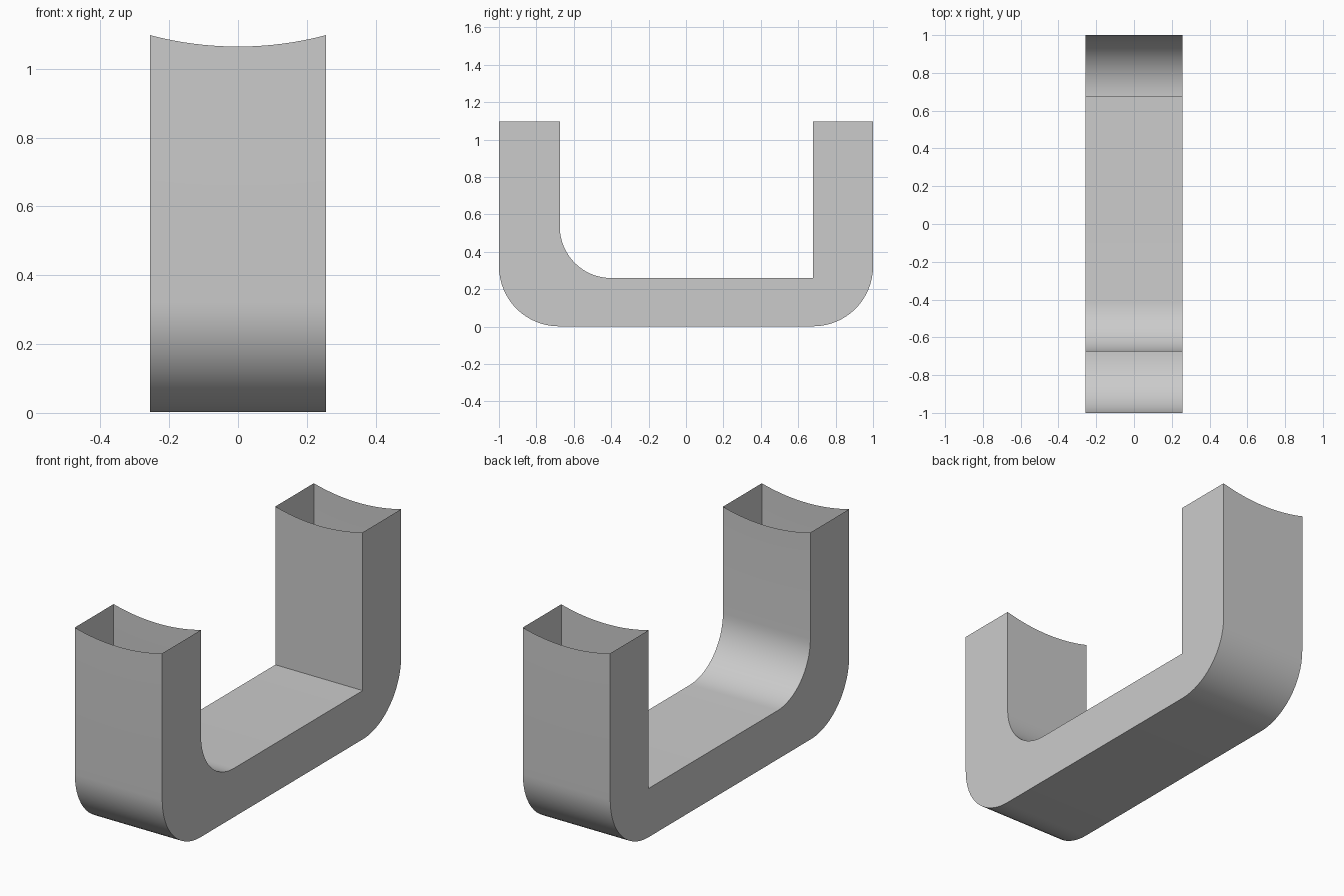
import bpy, bmesh
from math import sin, cos, radians, sqrt

if "Cube" in bpy.data.objects:
    bpy.data.objects.remove(bpy.data.objects["Cube"])

W = 0.256          # half width
TOP = 1.098        # height at the outer edges of the leg tops
R = 1.0            # radius of the saddle curve cut into the leg tops
COLS = 20


def arc(cy, cz, r, a0, a1, n=16):
    return [(cy + r * cos(radians(a0 + (a1 - a0) * i / n)),
             cz + r * sin(radians(a0 + (a1 - a0) * i / n))) for i in range(n + 1)]


def top_z(x):
    return TOP + sqrt(R * R - W * W) - sqrt(R * R - x * x)


# Side outlines in (y, z): outer U, and inner U with one fillet and one sharp corner
outer = ([(-1, TOP)] + arc(-0.68, 0.322, 0.32, 180, 270)
         + arc(0.68, 0.322, 0.32, 270, 360) + [(1, TOP)])
inner = [(0.678, TOP), (0.678, 0.26)] + arc(-0.4, 0.535, 0.275, 270, 180) + [(-0.675, TOP)]

bm = bmesh.new()
xs = [-W + 2 * W * i / COLS for i in range(COLS + 1)]


def sweep(path):
    """Sweep an outline across the width; its two ends follow the saddle curve."""
    rows = [[bm.verts.new((x, y, top_z(x) if z == TOP else z)) for x in xs] for y, z in path]
    for a, b in zip(rows, rows[1:]):
        for i in range(COLS):
            bm.faces.new((a[i], a[i + 1], b[i + 1], b[i]))
    return rows


rows = sweep(outer) + sweep(inner)

# Flat side walls; the leg tops stay open
for col in (0, COLS):
    bm.faces.new([r[col] for r in rows])
bmesh.ops.recalc_face_normals(bm, faces=bm.faces)

mesh = bpy.data.meshes.new("handle_shell")
bm.to_mesh(mesh)
bm.free()
handle = bpy.data.objects.new("handle_shell", mesh)
bpy.context.collection.objects.link(handle)
bpy.context.view_layer.objects.active = handle
handle.select_set(True)
bpy.ops.object.shade_smooth_by_angle(angle=radians(35))
